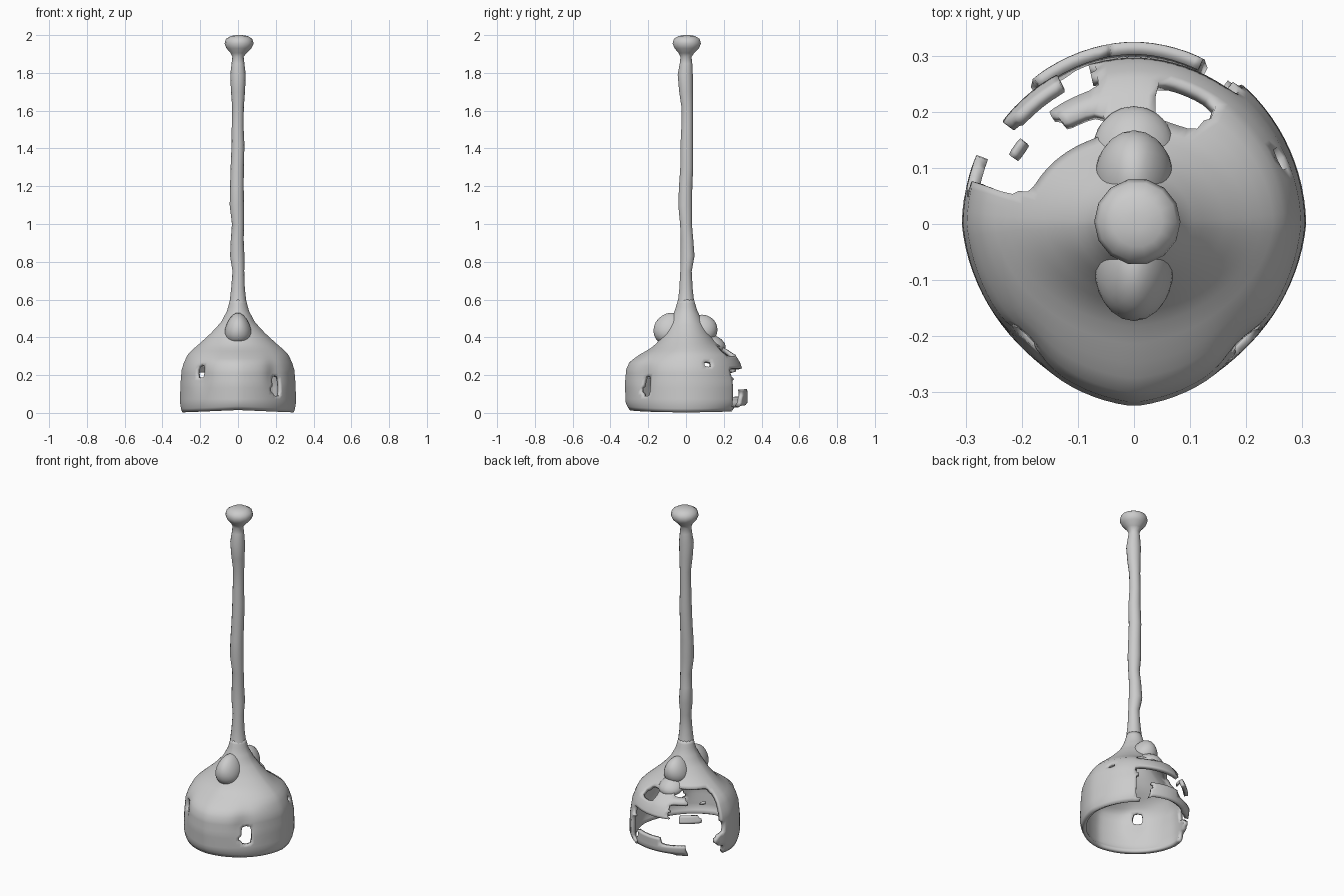
import bpy, bmesh, math, random
from mathutils import Vector

if "Cube" in bpy.data.objects:
    bpy.data.objects.remove(bpy.data.objects["Cube"])
random.seed(4)

def finish(name, bm):
    me = bpy.data.meshes.new(name)
    bmesh.ops.recalc_face_normals(bm, faces=bm.faces)
    for f in bm.faces:
        f.smooth = True
    bm.to_mesh(me)
    bm.free()
    ob = bpy.data.objects.new(name, me)
    bpy.context.collection.objects.link(ob)
    return ob

def loft(bm, rings):
    rows = [[bm.verts.new(p) for p in r] for r in rings]
    n = len(rows[0])
    for a, b in zip(rows, rows[1:]):
        for i in range(n):
            bm.faces.new((a[i], a[(i + 1) % n], b[(i + 1) % n], b[i]))
    return rows

# Ragged hollow bell: z, x radius, front radius, back radius
PROFILE = [(.015, .295, .300, .295), (.05, .307, .32, .325), (.15, .305, .325, .325),
           (.23, .298, .318, .30), (.27, .285, .30, .285), (.31, .265, .245, .26),
           (.34, .235, .19, .21), (.37, .20, .155, .165), (.42, .145, .12, .125),
           (.48, .09, .09, .09), (.54, .058, .06, .06), (.60, .042, .042, .042)]

def radii(z):
    for a, b in zip(PROFILE, PROFILE[1:]):
        if z <= b[0]:
            t = (z - a[0]) / (b[0] - a[0])
            return [u + (v - u) * t for u, v in zip(a[1:], b[1:])]
    return PROFILE[-1][1:]

def shell_point(deg, z):
    rx, rf, rb = radii(z)
    t = math.radians(deg)
    k = 1 - .05 * abs(math.sin(2 * t)) * (1 if t > math.pi else .2)
    # pinched hollows around the two front holes
    for c in (227, 313):
        k -= .05 * math.exp(-((deg - c) / 10) ** 2 - ((z - .2) / .08) ** 2)
    x = rx * k * math.cos(t)
    y = (rb if math.sin(t) > 0 else rf) * k * math.sin(t)
    return Vector((x, y, z - (.012 * abs(math.cos(t)) if z < .04 else 0)))

# Tear regions and surviving fragments: (angle from, to, z from, to)
HOLES = [(54, 166, 0, .235), (106, 164, .2, .37), (57, 80, .305, .345),
         (222, 230, .20, .25), (309, 318, .10, .20), (20, 27, .24, .275)]
KEEP = [(62, 126, .04, .10), (66, 100, .09, .14), (104, 127, .30, .345),
        (116, 141, .21, .26), (140, 153, .30, .325), (157, 168, .05, .13)]

def inside(areas, d, z):
    return any(a <= d <= b and c <= z <= e for a, b, c, e in areas)

N = 90
zs = [.015 + i * .0195 for i in range(31)]
bm = bmesh.new()
loft(bm, [[shell_point(i * 360 / N, z) for i in range(N)] for z in zs])
dead = []
for f in bm.faces:
    i, j = f.index, 0
    c = f.calc_center_median()
    deg = math.degrees(math.atan2(c.y, c.x)) % 360
    d = deg + random.uniform(-1.5, 1.5)
    if inside(HOLES, d, c.z) and not inside(KEEP, d, c.z):
        dead.append(f)
bmesh.ops.delete(bm, geom=dead, context='FACES')
edge = [v for v in bm.verts if v.is_boundary and .03 < v.co.z < .58]
for _ in range(3):
    bmesh.ops.smooth_vert(bm, verts=edge, factor=.4, use_axis_x=True, use_axis_y=True, use_axis_z=True)
bell = finish("bell_shell", bm)
mod = bell.modifiers.new("wall", 'SOLIDIFY')
mod.thickness = .022
mod.offset = -1

# Lumpy rod flaring into the bell and ending in a knob: z, radius, x, y
SHAFT = [(.46, .085, 0, 0), (.52, .062, 0, 0), (.58, .045, 0, 0), (.66, .036, 0, 0),
         (.75, .031, .002, 0), (.83, .038, -.004, .008), (.92, .034, -.004, .005),
         (1.0, .032, 0, 0), (1.1, .038, -.006, -.004), (1.2, .036, -.006, -.002),
         (1.3, .035, -.004, .004), (1.42, .034, 0, .004), (1.52, .031, -.002, .006),
         (1.62, .031, 0, .006), (1.7, .037, 0, 0), (1.79, .041, 0, -.004),
         (1.85, .034, 0, 0), (1.885, .030, 0, 0), (1.905, .042, .003, .002),
         (1.93, .066, .005, .004), (1.955, .077, .006, .004), (1.98, .070, .006, .004),
         (1.995, .045, .006, .004), (2.0, .015, .006, .004)]
bm = bmesh.new()
rows = loft(bm, [[(x + r * math.cos(i * math.tau / 14), y + r * math.sin(i * math.tau / 14), z)
                  for i in range(14)] for z, r, x, y in SHAFT])
bm.faces.new(rows[-1])
finish("rod_and_knob", bm)

# Front and back humps on the shoulder
def hump(name, centre, size, tilt):
    bm = bmesh.new()
    bmesh.ops.create_icosphere(bm, subdivisions=3, radius=1)
    for v in bm.verts:
        s = v.co.copy()
        v.co = Vector((s.x * size[0] * (1 - .25 * s.z), s.y * size[1], s.z * size[2] + tilt * s.y))
        v.co += Vector(centre)
    finish(name, bm)

hump("front_hump", (0, -.085, .445), (.068, .088, .085), .01)
hump("back_hump", (0, .085, .44), (.068, .082, .08), 0)
hump("back_ridge", (0, .14, .37), (.07, .07, .045), -.02)
